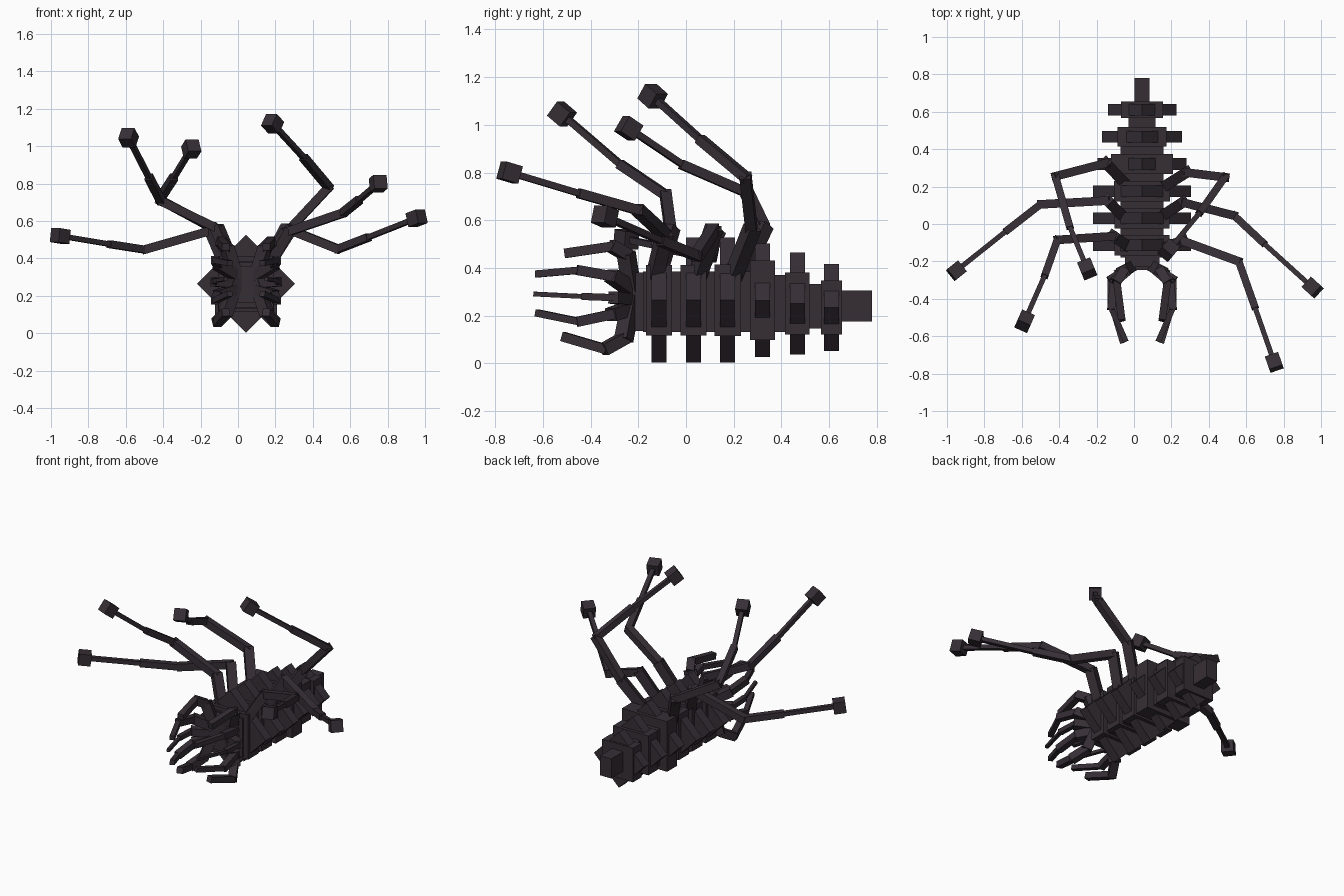
import bpy, bmesh, math
from mathutils import Vector, Matrix

CX, CZ = 0.043, 0.265

shell = bpy.data.materials.new("dark_plum_shell")
shell.diffuse_color = (0.037, 0.028, 0.036, 1)


def add_box(bm, centre, size, rot=None):
    m = Matrix.Translation(centre)
    if rot is not None:
        m = m @ rot.to_4x4()
    bmesh.ops.create_cube(bm, size=1.0, matrix=m @ Matrix.Diagonal((*size, 1)))


def add_beam(bm, a, b, width, overlap=0.012):
    a, b = Vector(a), Vector(b)
    d = b - a
    rot = d.to_track_quat('Z', 'Y').to_matrix()
    add_box(bm, (a + b) / 2, (width, width, d.length + 2 * overlap), rot)
    return rot


def finish(bm, name):
    me = bpy.data.meshes.new(name)
    bm.to_mesh(me)
    bm.free()
    me.materials.append(shell)
    ob = bpy.data.objects.new(name, me)
    bpy.context.collection.objects.link(ob)
    return ob


# Body segments: square plate ring plus a narrower ring turned 45 degrees
# (y centre, z centre, square half, square length, spike half diagonal)
segments = [
    (-0.113, 0.265, 0.148, 0.110, 0.262),
    (0.031, 0.265, 0.148, 0.110, 0.262),
    (0.175, 0.265, 0.150, 0.110, 0.262),
    (0.321, 0.264, 0.166, 0.106, 0.238),
    (0.467, 0.250, 0.130, 0.104, 0.214),
    (0.611, 0.234, 0.113, 0.088, 0.183),
]
quarter = Matrix.Rotation(math.pi / 4, 3, 'Y')
for i, (y, z, half, length, diag) in enumerate(segments):
    bm = bmesh.new()
    add_box(bm, (CX, y, z), (2 * half, length, 2 * half))
    side = diag * math.sqrt(2)
    add_box(bm, (CX, y, z), (side, 0.063, side), quarter)
    finish(bm, f"body_segment_{i + 1}")

# Core joining the segments, stepping down to the tail
for name, y0, y1, hx, z0, z1 in (
        ("front_core", -0.18, 0.33, 0.115, 0.13, 0.385),
        ("middle_core", 0.32, 0.47, 0.115, 0.13, 0.37),
        ("rear_core", 0.46, 0.62, 0.072, 0.145, 0.333),
        ("tail", 0.60, 0.78, 0.041, 0.175, 0.305),
        ("head", -0.23, -0.16, 0.092, 0.135, 0.38),
        ("mouth", -0.245, -0.22, 0.05, 0.165, 0.36)):
    bm = bmesh.new()
    add_box(bm, (CX, (y0 + y1) / 2, (z0 + z1) / 2), (2 * hx, y1 - y0, z1 - z0))
    finish(bm, name)

# Mouth claws, mirrored left and right: offsets from the body axis
claws = {
    "upper_claw": [(0.05, -0.225, 0.03), (0.10, -0.25, 0.19),
                   (0.135, -0.31, 0.225), (0.11, -0.50, 0.197)],
    "upper_side_claw": [(0.05, -0.225, 0.04), (0.15, -0.31, 0.10),
                        (0.165, -0.45, 0.125), (0.09, -0.62, 0.11)],
    "middle_claw": [(0.05, -0.225, 0.0), (0.17, -0.30, 0.01),
                    (0.17, -0.43, 0.015), (0.11, -0.63, 0.025)],
    "lower_side_claw": [(0.05, -0.225, -0.03), (0.15, -0.31, -0.06),
                        (0.165, -0.45, -0.09), (0.09, -0.62, -0.055)],
    "lower_claw": [(0.05, -0.225, 0.02), (0.11, -0.26, -0.16),
                   (0.155, -0.34, -0.205), (0.11, -0.51, -0.155)],
}
for name, pts in claws.items():
    thick = name in ("upper_claw", "lower_claw")
    thin = name == "middle_claw"
    widths = (0.06, 0.05, 0.04) if thick else (0.05, 0.03, 0.02) if thin else (0.055, 0.042, 0.03)
    for label, s in (("right", 1), ("left", -1)):
        bm = bmesh.new()
        path = [(CX + s * x, y, CZ + z) for x, y, z in pts]
        for a, b, w in zip(path, path[1:], widths):
            add_beam(bm, a, b, w, 0.008)
        finish(bm, f"{label}_{name}")

# Long limbs: base, knuckle, elbow, wrist, tip
limbs = {
    "left_middle_limb": [(-0.06, 0.04, 0.36), (-0.14, 0.125, 0.55), (-0.50, 0.105, 0.447),
                         (-0.68, -0.035, 0.475), (-0.95, -0.25, 0.52)],
    "left_front_limb": [(-0.03, -0.12, 0.37), (-0.11, -0.065, 0.56), (-0.41, -0.085, 0.705),
                        (-0.475, -0.27, 0.83), (-0.585, -0.52, 1.045)],
    "left_rear_limb": [(-0.06, 0.23, 0.37), (-0.15, 0.325, 0.57), (-0.42, 0.255, 0.715),
                       (-0.345, -0.01, 0.83), (-0.25, -0.24, 0.985)],
    "right_rear_limb": [(0.16, 0.20, 0.37), (0.28, 0.275, 0.56), (0.485, 0.25, 0.78),
                        (0.355, 0.065, 0.935), (0.185, -0.14, 1.12)],
    "right_front_limb": [(0.16, -0.13, 0.37), (0.26, -0.09, 0.54), (0.56, -0.20, 0.642),
                         (0.645, -0.44, 0.71), (0.75, -0.74, 0.80)],
    "right_middle_limb": [(0.16, 0.05, 0.37), (0.26, 0.115, 0.56), (0.535, 0.045, 0.45),
                          (0.69, -0.10, 0.51), (0.955, -0.34, 0.615)],
}
for name, pts in limbs.items():
    bm = bmesh.new()
    for a, b, w in zip(pts, pts[1:], (0.058, 0.046, 0.04, 0.027)):
        rot = add_beam(bm, a, b, w)
    # Cube foot at the tip, in line with the last section
    add_box(bm, Vector(pts[-1]), (0.075, 0.075, 0.075), rot)
    finish(bm, name)
